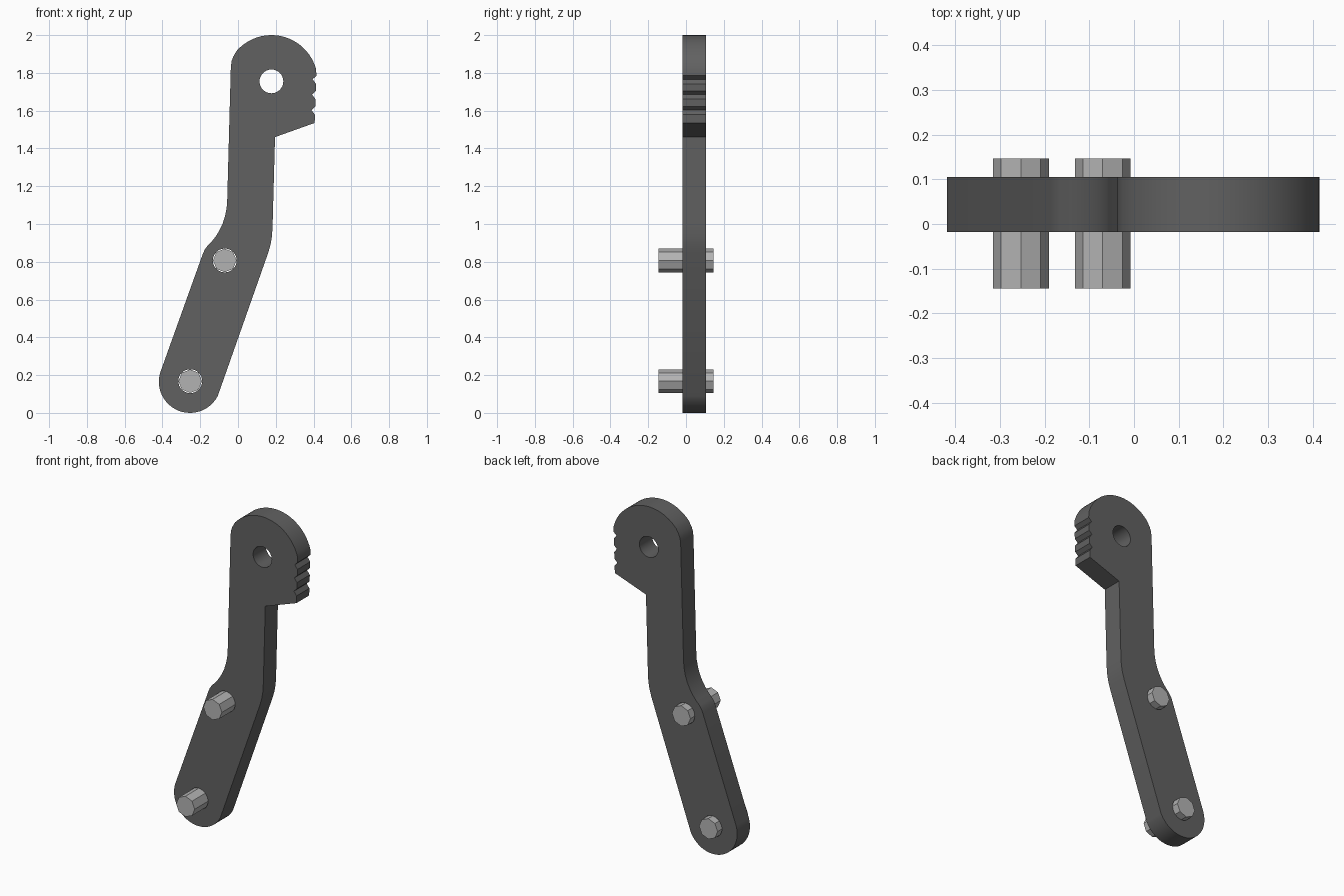
import bpy, bmesh, math

if "Cube" in bpy.data.objects:
    bpy.data.objects.remove(bpy.data.objects["Cube"])


def arc(cx, cz, r, a0, a1, n):
    """Points on an arc, angles in degrees."""
    angles = [math.radians(a0 + (a1 - a0) * i / n) for i in range(n + 1)]
    return [(cx + r * math.cos(a), cz + r * math.sin(a)) for a in angles]


def material(name, grey):
    m = bpy.data.materials.new(name)
    m.diffuse_color = (grey, grey, grey, 1)
    m.use_nodes = True
    m.node_tree.nodes["Principled BSDF"].inputs["Base Color"].default_value = m.diffuse_color
    return m


dark = material("dark_metal", 0.12)
light = material("light_metal", 0.45)

PIN_R = 0.063
PINS = {"lower_pin": (-0.253, 0.168), "upper_pin": (-0.07, 0.807)}
PIVOT = (0.177, 1.755)

# Lever outline, counter-clockwise from the rounded foot
outline = arc(-0.254, 0.165, 0.165, 163, 333, 24)
outline += [(0.16, 0.848), (0.172, 0.89), (0.18, 0.935), (0.183, 0.99),
            (0.196, 1.46), (0.406, 1.535)]
# Three notches on the toothed edge
for i, z in enumerate((1.603, 1.685, 1.766)):
    x = 0.407 + 0.003 * i
    outline += [(x, z - 0.024), (x - 0.018, z), (x + 0.002, z + 0.019)]
# Rounded head and the bent left edge
outline += arc(*PIVOT, 0.245, 15, 139, 24)
outline += [(-0.026, 1.884), (-0.034, 1.862), (-0.038, 1.83), (-0.057, 1.13),
            (-0.06, 1.085), (-0.069, 1.04), (-0.082, 1.0), (-0.098, 0.967),
            (-0.118, 0.934), (-0.14, 0.906), (-0.165, 0.88), (-0.177, 0.863),
            (-0.187, 0.84)]

# Flat plate with a pivot hole and two pin holes
curve = bpy.data.curves.new("lever_plate", 'CURVE')
curve.dimensions = '2D'
curve.fill_mode = 'BOTH'
curve.extrude = 0.0615
holes = [arc(*c, PIN_R, 0, 348.75, 31) for c in (PIVOT, *PINS.values())]
for pts in [outline] + holes:
    s = curve.splines.new('POLY')
    s.points.add(len(pts) - 1)
    for p, (x, z) in zip(s.points, pts):
        p.co = (x, z, 0, 1)
    s.use_cyclic_u = True
plate = bpy.data.objects.new("lever_plate", curve)
bpy.context.collection.objects.link(plate)
plate.location.y = 0.044
plate.rotation_euler.x = math.radians(90)
bpy.context.view_layer.objects.active = plate
plate.select_set(True)
bpy.ops.object.convert(target='MESH')
plate = bpy.context.object
bm = bmesh.new()
bm.from_mesh(plate.data)
bmesh.ops.remove_doubles(bm, verts=bm.verts, dist=1e-5)
bmesh.ops.recalc_face_normals(bm, faces=bm.faces)
bm.to_mesh(plate.data)
bm.free()
plate.data.materials.clear()
plate.data.materials.append(dark)
bpy.ops.object.shade_smooth_by_angle(angle=math.radians(25))

# Octagonal pins through the lower arm
for name, (x, z) in PINS.items():
    bpy.ops.mesh.primitive_cylinder_add(
        vertices=8, radius=PIN_R - 0.0005, depth=0.291,
        location=(x, 0.001, z), rotation=(math.radians(90), 0, 0))
    pin = bpy.context.object
    pin.name = name
    pin.data.materials.append(light)
